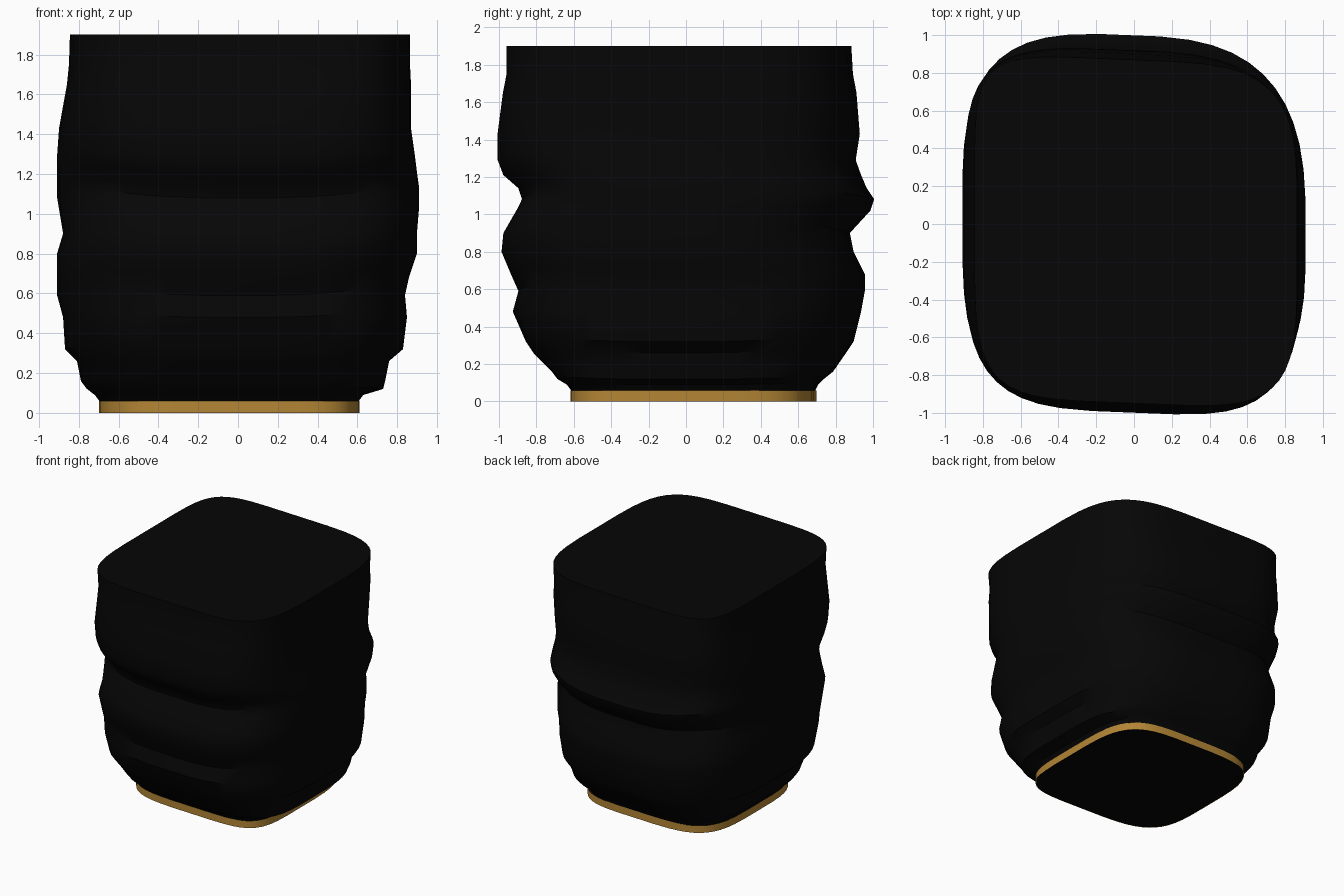
import bpy
import bmesh
from math import cos, sin, pi, copysign

SEGMENTS = 48

cube = bpy.data.objects.get("Cube")
if cube:
    bpy.data.objects.remove(cube, do_unlink=True)


def make_material(name, colour):
    material = bpy.data.materials.new(name)
    material.use_nodes = True
    material.diffuse_color = colour
    shader = next(n for n in material.node_tree.nodes if n.type == "BSDF_PRINCIPLED")
    shader.inputs["Base Color"].default_value = colour
    return material


black = make_material("black cloth", (0.0018, 0.0018, 0.0018, 1))
gold = make_material("gold trim", (0.45, 0.235, 0.035, 1))

# Corner squareness: back left, back right, front right, front left
HEM_CORNERS = (4, 4.2, 4, 4.8)
FOLD_CORNERS = (2.9, 3.4, 3.4, 3.5)
RIM_CORNERS = (4, 6, 5, 4.8)


def blend(a, b, amount):
    return [p + (q - p) * amount for p, q in zip(a, b)]


def add_ring(bm, z, left, right, front, back, corners, sway):
    """Rounded square outline with a separate reach in each direction."""
    ring = []
    for i in range(SEGMENTS):
        angle = 2 * pi * (i + 0.5) / SEGMENTS
        c, s = cos(angle), sin(angle)
        p = corners[i * 4 // SEGMENTS]
        x = copysign(abs(c) ** (2 / p), c) * (right if c > 0 else left)
        y = copysign(abs(s) ** (2 / p), s) * (back if s > 0 else front)
        # Folds climb a little around the corners
        lift = sway * sin(2 * angle) ** 2
        ring.append(bm.verts.new((x, y - 0.04 * x, z + lift)))
    return ring


def build_tube(name, sections, material, cap_top=False, cap_bottom=False):
    bm = bmesh.new()
    rings = [add_ring(bm, *section) for section in sections]
    for low, high in zip(rings, rings[1:]):
        for i in range(SEGMENTS):
            j = (i + 1) % SEGMENTS
            bm.faces.new((low[i], low[j], high[j], high[i]))
    if cap_top:
        bm.faces.new(rings[-1])
    if cap_bottom:
        bm.faces.new(list(reversed(rings[0])))
    mesh = bpy.data.meshes.new(name)
    bm.to_mesh(mesh)
    bm.free()
    mesh.materials.append(material)
    obj = bpy.data.objects.new(name, mesh)
    bpy.context.collection.objects.link(obj)
    bpy.ops.object.select_all(action="DESELECT")
    obj.select_set(True)
    bpy.context.view_layer.objects.active = obj
    bpy.ops.object.shade_smooth_by_angle(angle=pi / 5)
    return obj


# Cloth folds: height, then reach to the right side, left side, front and back
folds = [
    (.05, .69, .6, .6, .68),
    (.09, .72, .63, .63, .7),
    (.12, .76, .73, .68, .73),
    (.16, .79, .74, .71, .78),
    (.26, .81, .76, .81, .85),
    (.32, .87, .83, .85, .89),
    (.48, .88, .85, .92, .93),
    (.59, .91, .84, .89, .95),
    (.68, .91, .86, .93, .95),
    (.8, .91, .9, .98, .89),
    (.9, .88, .9, .97, .87),
    (1.02, .9, .91, .9, .98),
    (1.08, .91, .91, .87, 1),
    (1.14, .91, .91, .89, .96),
    (1.21, .91, .9, .97, .93),
    (1.29, .91, .89, 1, .9),
    (1.43, .9, .87, 1, .92),
    (1.65, .86, .87, .97, .9),
    (1.75, .85, .865, .95, .88),
    (1.9, .845, .865, .95, .87),
]
cloth = []
for z, *reach in folds:
    corners = blend(FOLD_CORNERS, HEM_CORNERS, max(0, 1 - z / 0.35))
    corners = blend(corners, RIM_CORNERS, max(0, (z - 1.2) / 0.7))
    cloth.append((z, *reach, corners, 0.04 * sin(pi * z / 1.9)))
# Keep the open rim level
cloth[-1] = (*cloth[-1][:-1], 0)
build_tube("folded_cloth_leg", cloth, black, cap_top=True)

# Gold band around the hem
hem = (.7, .61, .61, .69, HEM_CORNERS, 0)
build_tube("hem_trim", [(0, *hem), (.06, *hem)], gold)

# Dark underside closing the hem
sole = (.695, .605, .605, .685, HEM_CORNERS, 0)
build_tube("hem_underside", [(0, *sole), (.01, *sole)], black, cap_bottom=True)
